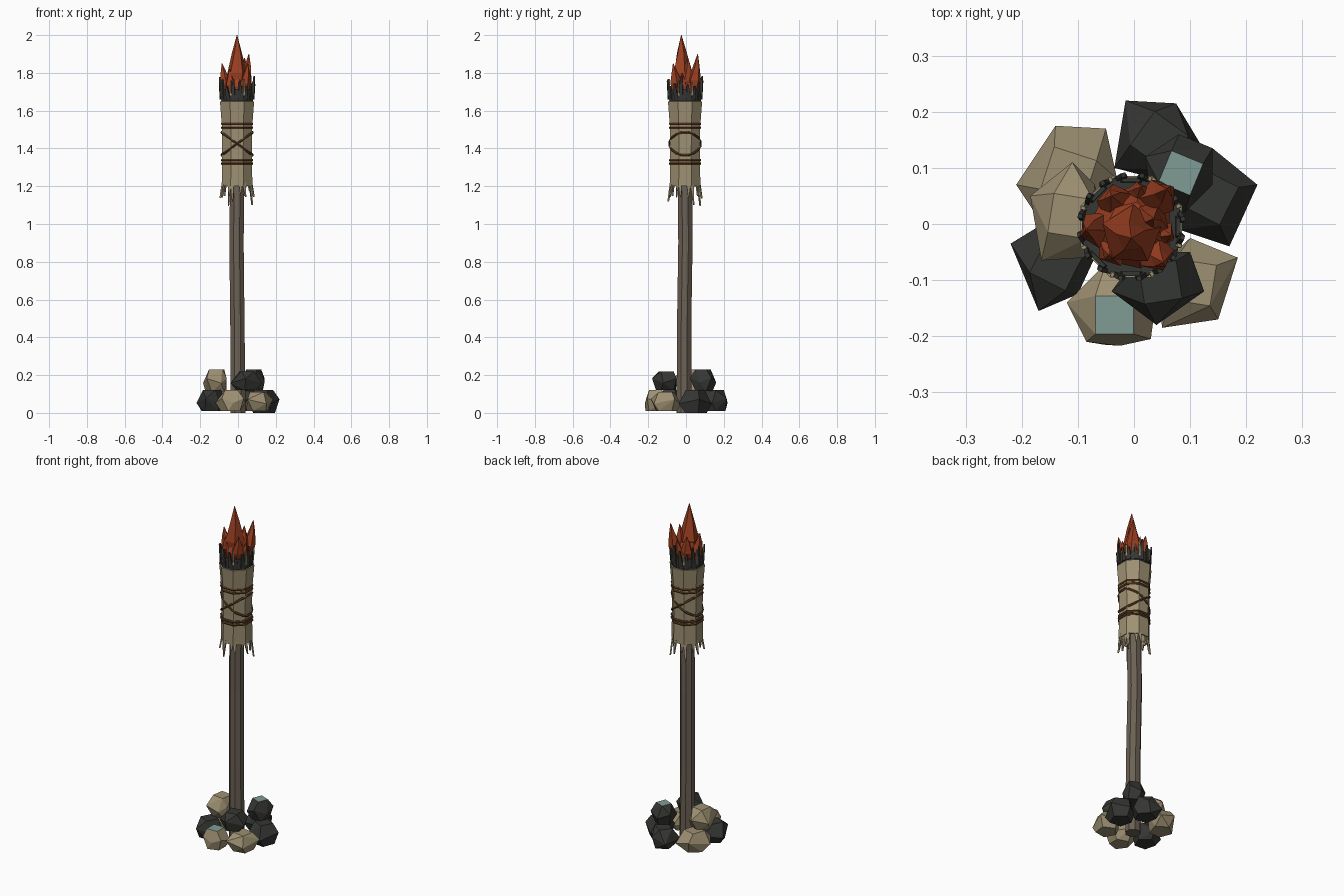
import bpy, bmesh, math, random
from mathutils import Vector

random.seed(4)
cube = bpy.data.objects.get("Cube")
if cube:
    bpy.data.objects.remove(cube, do_unlink=True)


def material(name, r, g, b):
    m = bpy.data.materials.new(name)
    m.use_nodes = True
    m.diffuse_color = (r, g, b, 1)
    m.node_tree.nodes["Principled BSDF"].inputs["Base Color"].default_value = (r, g, b, 1)
    return m


TAN = material("tan", .34, .28, .17)
DARK = material("charcoal", .036, .038, .034)
TEAL = material("pale teal", .21, .33, .30)
WOOD = material("weathered wood", .15, .12, .09)
ROPE = material("brown rope", .1, .042, .016)
FLAME = material("flame red", .33, .05, .015)
AXIS = Vector((-.005, -.005, 0))


def finish(name, bm, *mats):
    bmesh.ops.recalc_face_normals(bm, faces=bm.faces)
    mesh = bpy.data.meshes.new(name)
    bm.to_mesh(mesh)
    bm.free()
    for m in mats:
        mesh.materials.append(m)
    ob = bpy.data.objects.new(name, mesh)
    bpy.context.collection.objects.link(ob)
    return ob


def ring(n, radius, z, centre=AXIS, turn=.5):
    pts = []
    for i in range(n):
        a = math.tau * (i + turn) / n
        pts.append(Vector((centre.x + radius * math.cos(a), centre.y + radius * math.sin(a), z)))
    return pts


def loft(bm, rings, caps=True, closed=False):
    """Skin a list of point rings, with end caps or joined into a loop."""
    loops = [[bm.verts.new(p) for p in r] for r in rings]
    n = len(loops[0])
    pairs = list(zip(loops, loops[1:]))
    if closed:
        pairs.append((loops[-1], loops[0]))
    for a, b in pairs:
        for i in range(n):
            j = (i + 1) % n
            bm.faces.new((a[i], a[j], b[j], b[i]))
    if caps and not closed:
        bm.faces.new(loops[0][::-1])
        bm.faces.new(loops[-1])


# Pole, slightly crooked
bm = bmesh.new()
loft(bm, [ring(8, r, z, Vector((x, y, 0)))
          for z, r, x, y in [(0, .043, .0, -.01), (.45, .041, -.003, -.01),
                             (.9, .041, -.008, -.003), (1.25, .041, -.004, -.006),
                             (1.66, .04, -.005, -.005)]])
finish("pole", bm, WOOD)

# Cloth wrap: octagonal sleeve around the head
bm = bmesh.new()
loft(bm, [ring(8, r, z) for z, r in [(1.2, .08), (1.36, .077), (1.52, .079), (1.65, .09)]], caps=False)
wrap = finish("cloth_wrap", bm, TAN)
wrap.modifiers.new("thickness", "SOLIDIFY").thickness = .008

# Charred rim with a filled core
bm = bmesh.new()
loft(bm, [ring(8, .09, 1.645), ring(8, .093, 1.695)])
finish("charred_rim", bm, DARK)


def strip(bm, angle, r0, r1, z0, z1, w0, w1, skew=0):
    """Thin torn strip standing at the sleeve's edge."""
    out = Vector((math.cos(angle), math.sin(angle), 0))
    side = Vector((-out.y, out.x, 0))
    rings = []
    for r, z, w, s in [(r0, z0, w0, 0), (r1, z1, w1, skew)]:
        c = AXIS + out * r + side * s + Vector((0, 0, z))
        rings.append([c + side * w + out * .004, c - side * w + out * .004,
                      c - side * w - out * .004, c + side * w - out * .004])
    loft(bm, rings)


# Torn strips: charred ones above, loose cloth ones below
top, pale, low = bmesh.new(), bmesh.new(), bmesh.new()
for k in range(8):
    a = math.tau * (k + .5) / 8
    for d in (-.17, .13):
        strip(top, a + d, .087, .093, 1.66, 1.745 + random.uniform(-.02, .045), .013, .004, d * .04)
    strip(top, a + math.pi / 8, .082, .084, 1.66, 1.715, .024, .016)
    strip(pale, a + .02, .09, .092, 1.68, 1.74 + random.uniform(0, .03), .004, .003)
    strip(low, a + .06, .076, .092, 1.23, 1.12 + random.uniform(-.03, .03), .012, .002, .006)
    strip(low, a - .15, .074, .078, 1.23, 1.16 + random.uniform(-.02, .02), .014, .002)
finish("charred_strips", top, DARK)
finish("pale_strips", pale, TAN)
finish("frayed_hem", low, TAN)


# Rope rings, level pairs and a crossed pair
def rope(name, z, radius, slope=0):
    bm = bmesh.new()
    path = ring(8 if not slope else 16, radius, z)
    rings = []
    for p in path:
        p.z += slope * (p.x - AXIS.x)
        out = Vector((p.x - AXIS.x, p.y - AXIS.y, 0)).normalized()
        rings.append([p + out * (.008 * math.cos(t * math.tau / 6)) +
                      Vector((0, 0, .008 * math.sin(t * math.tau / 6))) for t in range(6)])
    loft(bm, rings, closed=True)
    finish(name, bm, ROPE)


for i, z in enumerate((1.32, 1.338, 1.51, 1.53)):
    rope(f"rope_ring_{i + 1}", z, .085)
rope("rope_cross_rising", 1.425, .082, .74)
rope("rope_cross_falling", 1.425, .082, -.74)

# Flame: faceted tongues leaning from a shared bed
bm = bmesh.new()
loft(bm, [ring(7, .065, 1.67), ring(7, .076, 1.73), ring(7, .045, 1.79)])
tongues = [((-.005, -.025, 2), .055), ((.058, .062, 1.9), .036), ((-.085, -.01, 1.85), .034),
           ((.052, -.068, 1.85), .034), ((-.04, .05, 1.84), .036), ((.035, .01, 1.88), .04),
           ((-.045, -.055, 1.82), .034), ((.012, .066, 1.81), .028), ((.066, -.02, 1.8), .026)]
for n, (tip, r) in enumerate(tongues):
    tip = Vector(tip)
    foot = AXIS.lerp(tip, .68)
    foot.z = 0
    h = tip.z - 1.69
    loft(bm, [ring(5, r * .7, 1.69, foot, n * .3),
              ring(5, r, 1.69 + h * .35, foot.lerp(tip, .2), n * .3 + .2),
              ring(5, r * .5, 1.69 + h * .7, foot.lerp(tip, .7), n * .3 + .35),
              ring(5, .0015, tip.z, tip, n * .3 + .3)])
finish("flame", bm, FLAME)


def stone(name, outline, z0, z1, turn, mat, mossy=False):
    """Faceted rock: hull of a plan outline with smaller top and bottom quads."""
    bm = bmesh.new()
    pts = [Vector((x / 100, y / 100, 0)) for x, y in outline]
    c = sum(pts, Vector()) / len(pts)
    size = sum((p - c).length for p in pts) / len(pts)
    mid = z0 + (z1 - z0) * .5
    for i, p in enumerate(pts):
        bm.verts.new((p.x, p.y, mid + (.012 if i % 2 else -.012)))
    for p in ring(4, size * .62, z1, c, turn) + ring(5, size * .72, z0, c, turn):
        bm.verts.new(p)
    res = bmesh.ops.convex_hull(bm, input=bm.verts)
    loose = [v for v in bm.verts if not v.link_faces]
    bmesh.ops.delete(bm, geom=loose, context="VERTS")
    bmesh.ops.dissolve_limit(bm, angle_limit=.2, verts=bm.verts, edges=bm.edges)
    bm.normal_update()
    for f in bm.faces:
        f.material_index = int(mossy and f.normal.z > .9)
    finish(name, bm, mat, TEAL)


# Lower ring of stones
stone("stone_back_right", [(-21, 7), (-14, 17.5), (-5, 17), (-3, 8), (-10, 2), (-17, 1)], .01, .12, .3, TAN)
stone("stone_back", [(-1.5, 22), (7.5, 21.5), (12, 14), (8, 7), (-3.5, 10)], .01, .12, .1, DARK)
stone("stone_left", [(14, 13.5), (22, 7), (17, -4), (8, -1), (7, 9)], 0, .12, .2, DARK)
stone("stone_front_left", [(10, -2.5), (18.5, -6), (15, -17), (5, -18.5), (4, -8)], .01, .11, .4, TAN)
stone("stone_front", [(-12, -14), (-8.5, -21), (-2.5, -21.7), (3, -20.5), (4, -13), (-5, -7)], .01, .12, .5, TAN, True)
stone("stone_right", [(-22, -3.5), (-17, -15.5), (-10, -12.5), (-7, -6), (-13, 2)], .01, .12, .2, DARK)
# Upper stones
stone("top_stone_right", [(-18.5, 5), (-11, 11), (-7, 7), (-6, -2), (-9, -6), (-16.5, -6.5)], .11, .23, .4, TAN)
stone("top_stone_back", [(8, 16), (14, 13.5), (14, 7), (9, 2), (3, 4), (2, 12)], .115, .23, .25, DARK, True)
stone("top_stone_front", [(-4, -12), (4, -18), (12.5, -12), (10, -5), (1, -5)], .12, .22, .6, DARK)
